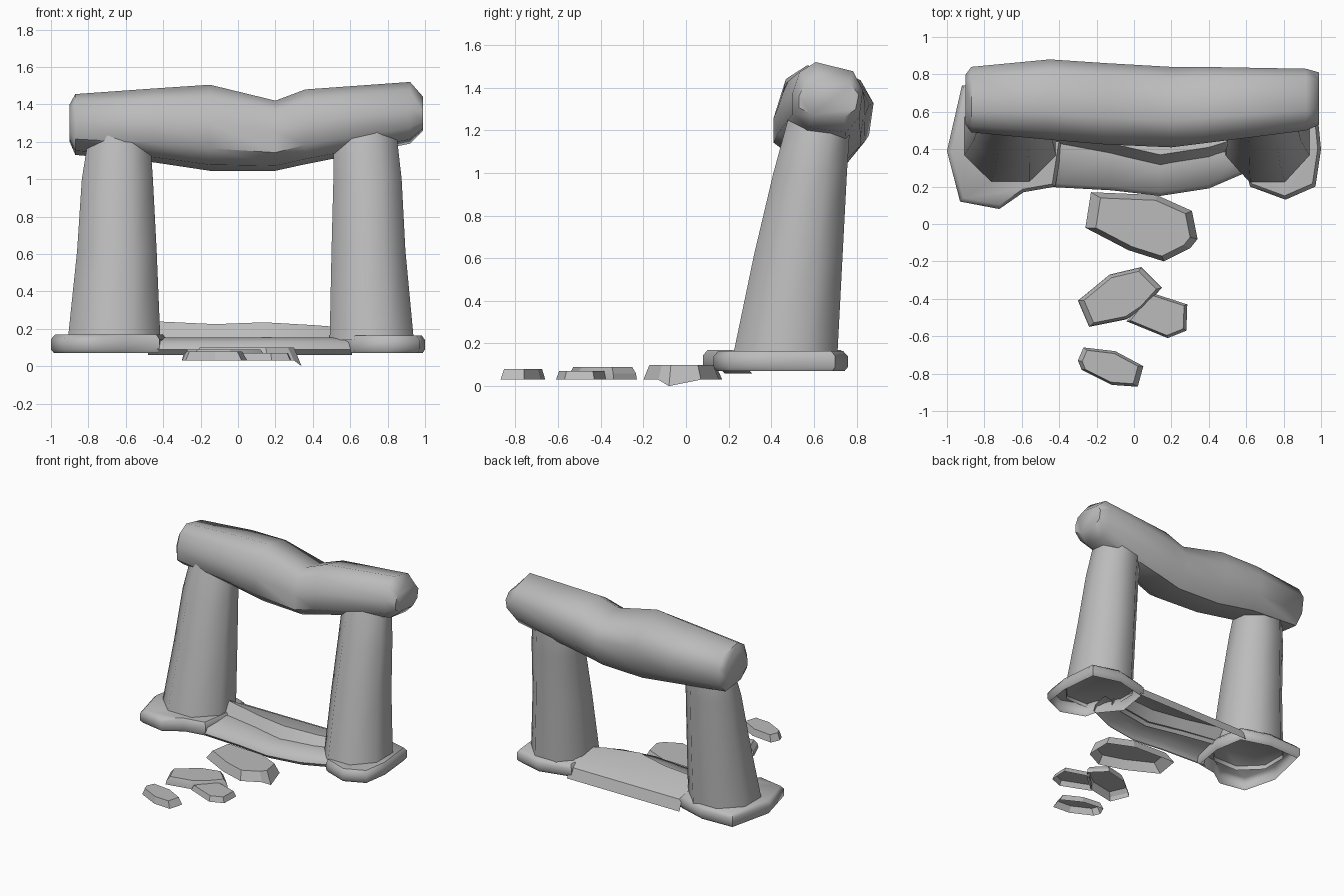
import bpy, bmesh
from math import cos, sin, pi, radians
from mathutils import Vector

if "Cube" in bpy.data.objects:
    bpy.data.objects.remove(bpy.data.objects["Cube"], do_unlink=True)

stone = bpy.data.materials.new("grey stone")
stone.use_nodes = True
GREY = (0.5, 0.5, 0.5, 1)
stone.diffuse_color = GREY
stone.node_tree.nodes["Principled BSDF"].inputs["Base Color"].default_value = GREY


def loft(name, rings, closed=True, cap_start=False, cap_end=False, angle=60):
    """Skin a row of rings (or open strips) with quads."""
    bm = bmesh.new()
    rows = [[bm.verts.new(p) for p in ring] for ring in rings]
    n = len(rows[0])
    for a, b in zip(rows, rows[1:]):
        for i in range(n if closed else n - 1):
            j = (i + 1) % n
            bm.faces.new((a[i], a[j], b[j], b[i]))
    if cap_start:
        bm.faces.new(rows[0][::-1])
    if cap_end:
        bm.faces.new(rows[-1])
    mesh = bpy.data.meshes.new(name)
    bm.to_mesh(mesh)
    bm.free()
    mesh.materials.append(stone)
    obj = bpy.data.objects.new(name, mesh)
    bpy.context.collection.objects.link(obj)
    bpy.ops.object.select_all(action='DESELECT')
    obj.select_set(True)
    bpy.context.view_layer.objects.active = obj
    bpy.ops.object.shade_smooth_by_angle(angle=radians(angle))
    return obj


def octagon(x0, x1, y0, y1, z):
    """Eight-sided ring filling the given bounds."""
    k = cos(pi / 8)
    return [((x0 + x1) / 2 + (x1 - x0) / 2 / k * cos(a), (y0 + y1) / 2 + (y1 - y0) / 2 / k * sin(a), z)
            for a in (pi / 8 + i * pi / 4 for i in range(8))]


def slab(name, outline, levels, angle=20):
    """Open-bottomed stone: outline scaled per (scale, z) level, capped on top."""
    c = sum((Vector(p) for p in outline), Vector((0, 0))) / len(outline)
    rings = [[(*(c + (Vector(p) - c) * s), z) for p in outline] for s, z in levels]
    return loft(name, rings, cap_end=True, angle=angle)


# Leaning pillars
DEPTH = [(0.22, 0.71), (0.32, 0.735), (0.41, 0.755), (0.47, 0.77), (0.49, 0.77)]
HEIGHTS = [0.14, 0.62, 1.0, 1.22, 1.3]
PILLARS = {
    "right_pillar": [(-0.91, -0.415), (-0.86, -0.435), (-0.835, -0.455), (-0.8, -0.47), (-0.76, -0.5)],
    "left_pillar": [(0.49, 0.94), (0.5, 0.895), (0.51, 0.875), (0.51, 0.85), (0.54, 0.82)],
}
for name, widths in PILLARS.items():
    loft(name, [octagon(*w, *d, z) for w, d, z in zip(widths, DEPTH, HEIGHTS)], cap_end=True)

# Lintel: each station gives x, front, back, bottom, top
STATIONS = [
    (-0.9, 0.53, 0.8, 1.2, 1.4),
    (-0.87, 0.49, 0.84, 1.13, 1.455),
    (-0.45, 0.45, 0.88, 1.09, 1.485),
    (-0.15, 0.425, 0.86, 1.045, 1.505),
    (0.2, 0.41, 0.84, 1.045, 1.42),
    (0.36, 0.43, 0.84, 1.08, 1.48),
    (0.92, 0.5, 0.83, 1.19, 1.52),
    (0.99, 0.53, 0.81, 1.26, 1.44),
]
# Cross-section as fractions of depth and height
SECTION = [(0, 0.26), (0.22, 0.07), (0.76, 0), (0.95, 0.22), (1, 0.6), (0.86, 0.87), (0.33, 1), (0.1, 0.86), (0, 0.56)]
loft("lintel", [[(x, f + u * (b - f), lo + v * (hi - lo)) for u, v in SECTION]
                for x, f, b, lo, hi in STATIONS], cap_start=True, cap_end=True, angle=50)

# Footing stones under the pillars
slab("right_footing",
     [(-1, 0.39), (-0.93, 0.12), (-0.72, 0.08), (-0.59, 0.17), (-0.42, 0.2),
      (-0.38, 0.45), (-0.42, 0.68), (-0.65, 0.75), (-0.92, 0.74)],
     [(0.95, 0.07), (1, 0.09), (1, 0.145), (0.93, 0.17)], 50)
slab("left_footing",
     [(0.6, 0.28), (0.62, 0.2), (0.81, 0.13), (0.97, 0.2), (1, 0.4),
      (0.97, 0.7), (0.75, 0.76), (0.5, 0.7), (0.46, 0.45)],
     [(0.95, 0.07), (1, 0.09), (1, 0.14), (0.93, 0.165)], 50)

# Threshold between the footings: x, front edge, step line, crest height
SILL = [(-0.48, 0.2, 0.42, 0.24), (-0.12, 0.18, 0.36, 0.225), (0.14, 0.15, 0.3, 0.235),
        (0.4, 0.19, 0.34, 0.22), (0.61, 0.28, 0.38, 0.21)]
loft("front_threshold", [[(x, f + 0.03, 0.06), (x, f, 0.09), (x, f + 0.02, 0.13), (x, s, 0.155), (x, s + 0.03, 0.155)]
                         for x, f, s, z in SILL], closed=False)
loft("rear_threshold", [[(max(-0.44, min(0.53, x)), y, h) for y, h in
                         ((s, 0.13), (s + 0.07, z), (0.58, 0.19), (0.68, 0.14), (0.71, 0.06))]
                        for x, f, s, z in SILL], closed=False, angle=35)

# Stepping stones leading to the gate
slab("step_stone_large",
     [(-0.23, 0.17), (-0.26, -0.02), (-0.03, -0.14), (0.16, -0.2), (0.3, -0.13),
      (0.34, -0.08), (0.31, 0.07), (0.12, 0.155)],
     [(1, 0.03), (0.84, 0.1)])
slab("step_stone_wide",
     [(-0.3, -0.41), (-0.24, -0.55), (-0.04, -0.51), (0.05, -0.45), (0.15, -0.34), (0.04, -0.23), (-0.13, -0.27)],
     [(1, 0.03), (0.97, 0.06), (0.86, 0.09)])
slab("step_stone_side",
     [(0.18, -0.61), (0.28, -0.57), (0.285, -0.43), (0.1, -0.37), (0.03, -0.43), (-0.04, -0.52)],
     [(1, 0.03), (0.88, 0.07)])
slab("step_stone_small",
     [(-0.3, -0.73), (-0.28, -0.78), (-0.12, -0.86), (0.02, -0.87), (0.05, -0.76), (-0.1, -0.68), (-0.27, -0.66)],
     [(1, 0.03), (0.85, 0.08)])

# Drop the low corner of the large stepping stone to the ground
for v in bpy.data.objects["step_stone_large"].data.vertices:
    if v.co.x > 0.32 and v.co.z < 0.05:
        v.co.z = 0
